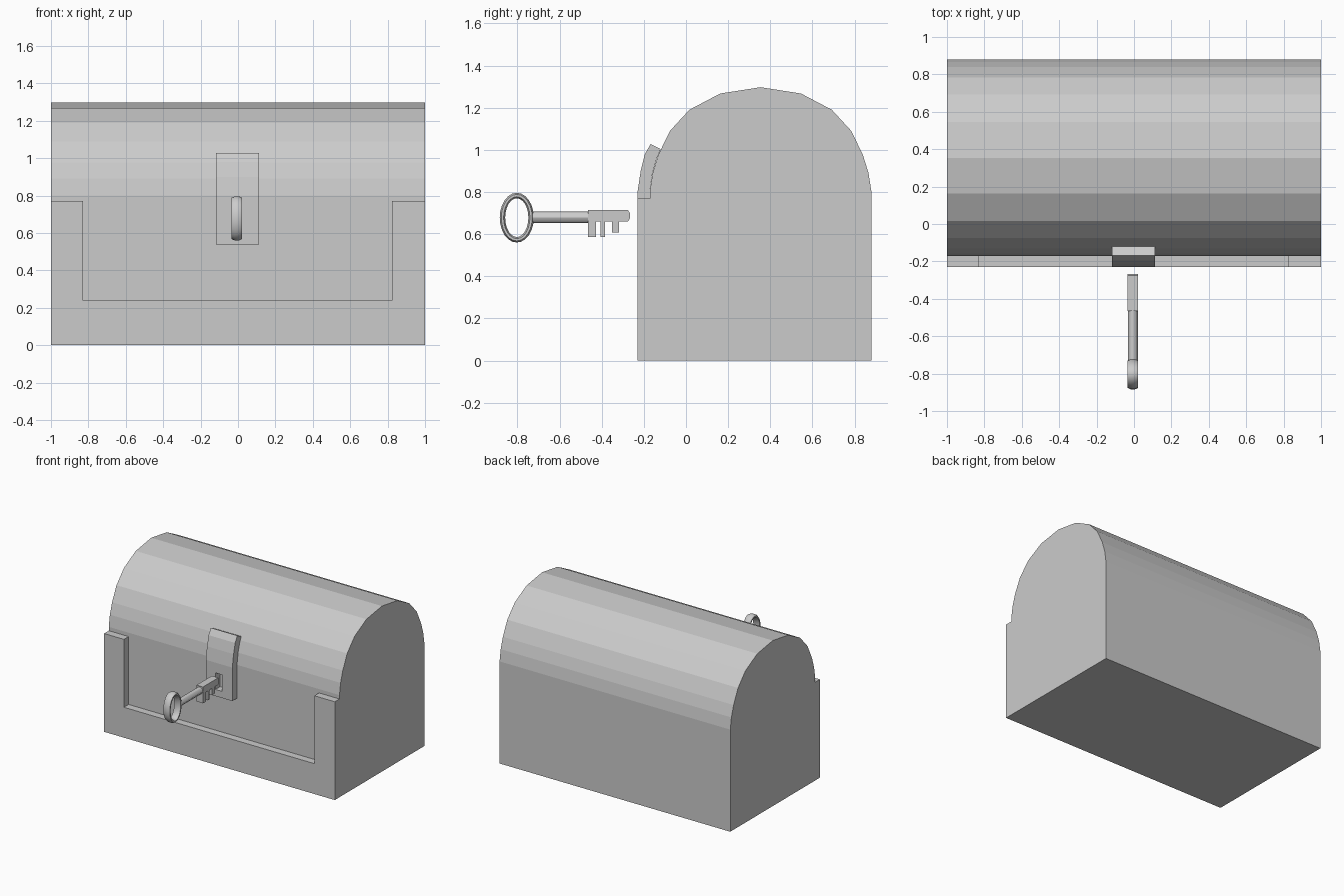
import bpy, bmesh
from math import sin, cos, tau

if "Cube" in bpy.data.objects:
    bpy.data.objects.remove(bpy.data.objects["Cube"])


def make(name, bm):
    bmesh.ops.recalc_face_normals(bm, faces=bm.faces)
    me = bpy.data.meshes.new(name)
    bm.to_mesh(me)
    bm.free()
    ob = bpy.data.objects.new(name, me)
    bpy.context.collection.objects.link(ob)
    return ob


def prism(name, yz, x0, x1):
    """Side profile in (y, z), extruded along x."""
    bm = bmesh.new()
    face = bm.faces.new([bm.verts.new((x0, y, z)) for y, z in yz])
    new = bmesh.ops.extrude_face_region(bm, geom=[face])["geom"]
    verts = [v for v in new if isinstance(v, bmesh.types.BMVert)]
    bmesh.ops.translate(bm, verts=verts, vec=(x1 - x0, 0, 0))
    return make(name, bm)


def box(name, x0, x1, y0, y1, z0, z1):
    return prism(name, [(y0, z0), (y1, z0), (y1, z1), (y0, z1)], x0, x1)


def cut(target, cutter):
    cutter.hide_render = True
    cutter.hide_viewport = True
    mod = target.modifiers.new("cut", "BOOLEAN")
    mod.operation = "DIFFERENCE"
    mod.solver = "EXACT"
    mod.object = cutter


def smooth(ob):
    bpy.ops.object.select_all(action="DESELECT")
    ob.select_set(True)
    bpy.context.view_layer.objects.active = ob
    bpy.ops.object.shade_smooth_by_angle()


FRONT, PANEL, BACK, SEAM = -0.23, -0.172, 0.88, 0.77

# chest body with recessed front panel, open at the top
body = box("chest_body", -1, 1, FRONT, BACK, 0, SEAM)
cut(body, box("panel_cutter", -0.828, 0.823, FRONT - 0.1, PANEL, 0.238, SEAM + 0.1))

# domed lid: half profile as (offset from centre, z), mirrored
mid = (PANEL + BACK) / 2
half = [(0.526, SEAM), (0.526, 0.80), (0.512, 0.89), (0.485, 0.977),
        (0.43, 1.09), (0.338, 1.19), (0.192, 1.267)]
dome = [(mid + d, z) for d, z in half] + [(mid, 1.297)]
dome += [(mid - d, z) for d, z in reversed(half)]
prism("lid", dome, -1, 1)

# clasp plate that follows the lid curve, with keyhole
clasp = prism("clasp_plate", [
    (PANEL, 0.538), (FRONT, 0.538), (FRONT, 0.80), (-0.215, 0.90), (-0.195, 0.98),
    (-0.168, 1.027), (-0.12, 1.003), (-0.139, 0.96), (-0.159, 0.89), (PANEL, 0.80)],
    -0.118, 0.112)
cut(clasp, box("keyhole_cutter", -0.034, 0.022, FRONT - 0.1, PANEL + 0.05, 0.59, 0.72))

# key bow: oval ring standing in the y-z plane
KX, KW, KZ = -0.006, 0.028, 0.678
bm = bmesh.new()
rings = []
for i in range(24):
    a = tau * i / 24
    ring = []
    for j in range(8):
        b = tau * (j + 0.5) / 8
        r = 0.014 * cos(b)
        ring.append(bm.verts.new((KX + KW * sin(b) / 0.924,
                                  -0.803 + (0.068 + r) * cos(a),
                                  KZ + (0.105 + r) * sin(a))))
    rings.append(ring)
for i in range(24):
    p, q = rings[i], rings[(i + 1) % 24]
    for j in range(8):
        k = (j + 1) % 8
        bm.faces.new((p[j], p[k], q[k], q[j]))
smooth(make("key_bow", bm))

# key shaft
bpy.ops.mesh.primitive_cylinder_add(vertices=12, radius=0.027, depth=0.28,
                                    location=(KX, -0.595, KZ + 0.002),
                                    rotation=(tau / 4, 0, 0))
shaft = bpy.context.object
shaft.name = "key_shaft"
smooth(shaft)

# key bit with three teeth
prism("key_bit", [
    (-0.465, 0.714), (-0.275, 0.714), (-0.266, 0.698), (-0.266, 0.675), (-0.275, 0.66),
    (-0.317, 0.66), (-0.317, 0.608), (-0.352, 0.608), (-0.352, 0.66),
    (-0.385, 0.66), (-0.385, 0.586), (-0.405, 0.586), (-0.405, 0.66),
    (-0.427, 0.66), (-0.427, 0.586), (-0.465, 0.586)], KX - KW, KX + KW)
